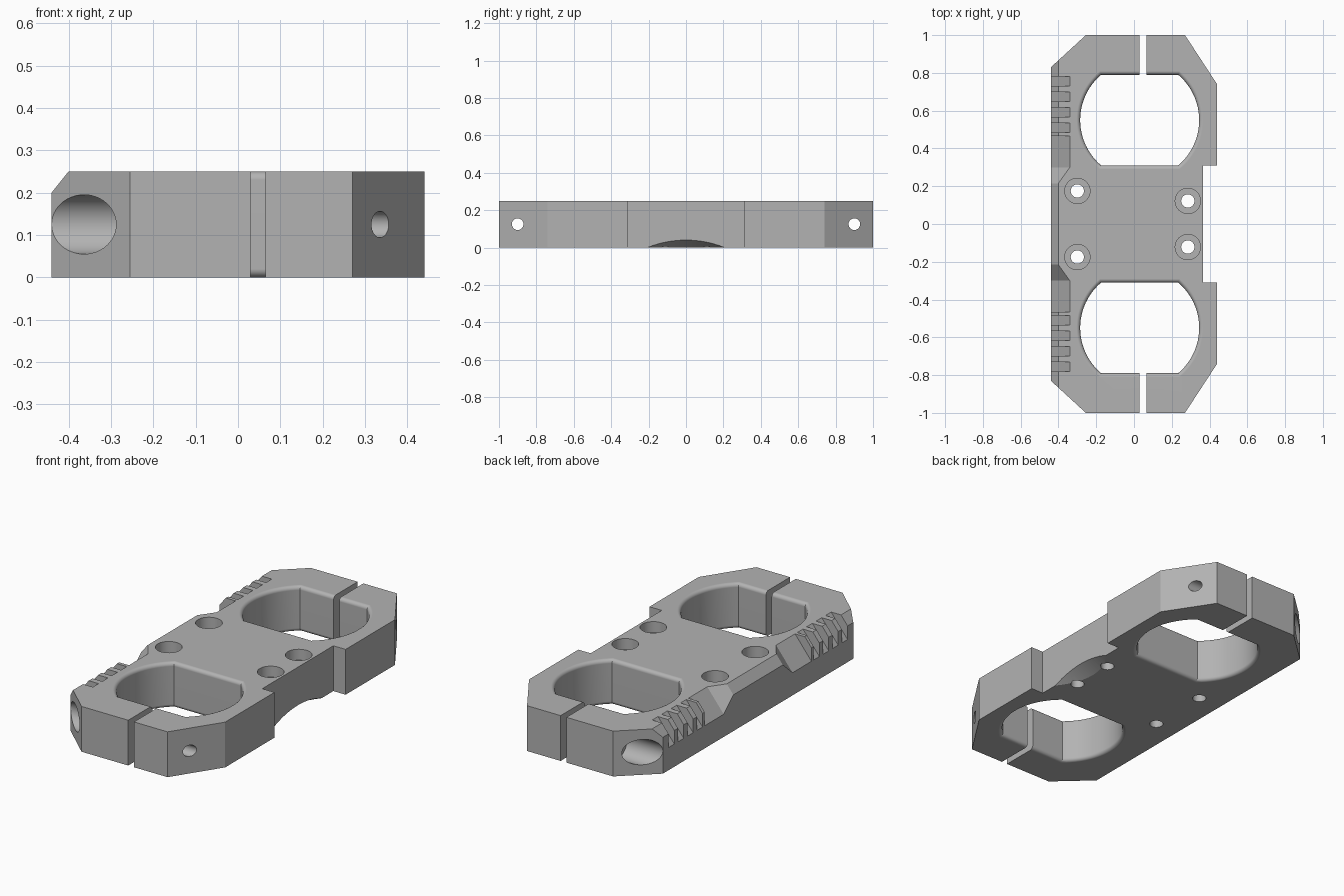
import bpy
import bmesh
import math
from mathutils import Vector

if "Cube" in bpy.data.objects:
    bpy.data.objects.remove(bpy.data.objects["Cube"])

HEIGHT = 0.25
MID = HEIGHT / 2

grey = bpy.data.materials.new("plain_grey")
grey.use_nodes = True
grey.diffuse_color = (0.45, 0.45, 0.45, 1)
grey.node_tree.nodes["Principled BSDF"].inputs["Base Color"].default_value = (0.45, 0.45, 0.45, 1)


def make_object(name, bm):
    bmesh.ops.recalc_face_normals(bm, faces=bm.faces)
    mesh = bpy.data.meshes.new(name)
    bm.to_mesh(mesh)
    bm.free()
    mesh.materials.append(grey)
    obj = bpy.data.objects.new(name, mesh)
    bpy.context.collection.objects.link(obj)
    return obj


def loft(name, rings):
    """Skin a closed solid over rings that share a point count."""
    bm = bmesh.new()
    loops = [[bm.verts.new(p) for p in ring] for ring in rings]
    bm.faces.new(loops[0])
    bm.faces.new(loops[-1])
    n = len(loops[0])
    for low, high in zip(loops, loops[1:]):
        for i in range(n):
            j = (i + 1) % n
            bm.faces.new((low[i], low[j], high[j], high[i]))
    return make_object(name, bm)


def cylinder(name, start, end, radius, sides=48):
    start, end = Vector(start), Vector(end)
    axis = end - start
    turn = axis.to_track_quat('Z', 'Y')
    spokes = [turn @ Vector((radius * math.cos(a), radius * math.sin(a), 0))
              for a in (2 * math.pi * i / sides for i in range(sides))]
    return loft(name, [[p + s for s in spokes] for p in (start, end)])


def box(name, x, y, z):
    return loft(name, [[(x[0], y[0], h), (x[1], y[0], h), (x[1], y[1], h), (x[0], y[1], h)]
                       for h in z])


def bevel_wedge(name, sections):
    """Cutter for the sloped left edge; sections are (y, x of the slope's top edge)."""
    return loft(name, [[(top + 0.08, y, HEIGHT + 0.1),
                        (-0.6, y, HEIGHT - 1.25 * (top + 0.6)),
                        (-0.6, y, HEIGHT + 0.1)] for y, top in sections])


def opening_ring(side, z, grow):
    """Circle flattened on its two y sides, grown outwards by an offset."""
    r, flat = 0.315 + grow, 0.24 + grow
    half = math.asin(flat / r)
    arc = [half * (i / 12 - 1) for i in range(25)]
    angles = arc + [a + math.pi for a in arc]
    return [(0.03 + r * math.cos(a), side * 0.55 + r * math.sin(a), z) for a in angles]


def opening(side, fillet=0.02, steps=5):
    turns = [math.pi / 2 * i / steps for i in range(steps + 1)]
    lower = [(fillet * (1 - math.cos(t)), fillet * (1 - math.sin(t))) for t in turns]
    levels = [(-0.03, fillet)] + lower
    levels += [(HEIGHT - z, g) for z, g in reversed(levels)]
    return loft("opening_cutter", [opening_ring(side, z, g) for z, g in levels])


# Plate outline, mirrored front to back
half_outline = [(0.365, 0.31), (0.44, 0.31), (0.44, 0.74), (0.27, 1), (-0.255, 1), (-0.44, 0.83)]
outline = half_outline + [(x, -y) for x, y in reversed(half_outline)]
plate = loft("clamp_plate", [[(x, y, z) for x, y in outline] for z in (0, HEIGHT)])

# Long sloped edge on the left of the top face
cutters = [bevel_wedge("edge_cutter", [(-1.1, -0.40), (1.1, -0.40)])]

for side in (-1, 1):
    # Clamp opening, split slot and cross bolt with counterbore
    cutters.append(opening(side))
    cutters.append(box("slot_cutter", (0.03, 0.065), sorted((side * 0.7, side * 1.1)), (-0.1, 0.4)))
    cutters.append(cylinder("bolt_cutter", (-0.6, side * 0.9, MID), (0.6, side * 0.9, MID), 0.031))
    cutters.append(cylinder("bolt_head_cutter", (-0.6, side * 0.9, MID),
                            (-0.22, side * 0.9, MID), 0.07))
    # Grip grooves and the wide relief beside them
    for i in range(4):
        y = 0.755 - i * 0.082
        cutters.append(bevel_wedge("groove_cutter", [(side * (y - 0.025), -0.34),
                                                     (side * (y + 0.025), -0.34)]))
    cutters.append(bevel_wedge("relief_cutter", [(side * 0.465, -0.34), (side * 0.30, -0.34),
                                                 (side * 0.21, -0.404)]))
    # Counterbored mounting holes
    for x, y, floor in ((-0.30, 0.175, 0.12), (0.285, 0.122, 0.19)):
        cutters.append(cylinder("mount_cutter", (x, side * y, -0.1), (x, side * y, 0.4), 0.035))
        cutters.append(cylinder("mount_head_cutter", (x, side * y, floor),
                                (x, side * y, 0.4), 0.067))

# Shallow curved relief under the right waist
radius = 0.62
slope = Vector((1, 0, 0.5)).normalized()
centre = Vector((0.365, 0, 0.04 - radius / slope.x))
cutters.append(cylinder("waist_cutter", centre - slope * 0.6, centre + slope * 0.6, radius, 128))

for cutter in cutters:
    cutter.hide_render = True
    cutter.hide_viewport = True
    mod = plate.modifiers.new(cutter.name, 'BOOLEAN')
    mod.operation = 'DIFFERENCE'
    mod.solver = 'EXACT'
    mod.object = cutter

# Bake the cuts and drop the cutters
bpy.context.view_layer.update()
depsgraph = bpy.context.evaluated_depsgraph_get()
cut_mesh = bpy.data.meshes.new_from_object(plate.evaluated_get(depsgraph))
plate.modifiers.clear()
plate.data = cut_mesh
for cutter in cutters:
    bpy.data.objects.remove(cutter)

# Smooth the round walls and keep the flats true
bpy.ops.object.select_all(action='DESELECT')
plate.select_set(True)
bpy.context.view_layer.objects.active = plate
bpy.ops.object.shade_smooth_by_angle(angle=math.radians(25))
weighted = plate.modifiers.new("flat_shading", 'WEIGHTED_NORMAL')
weighted.keep_sharp = True
